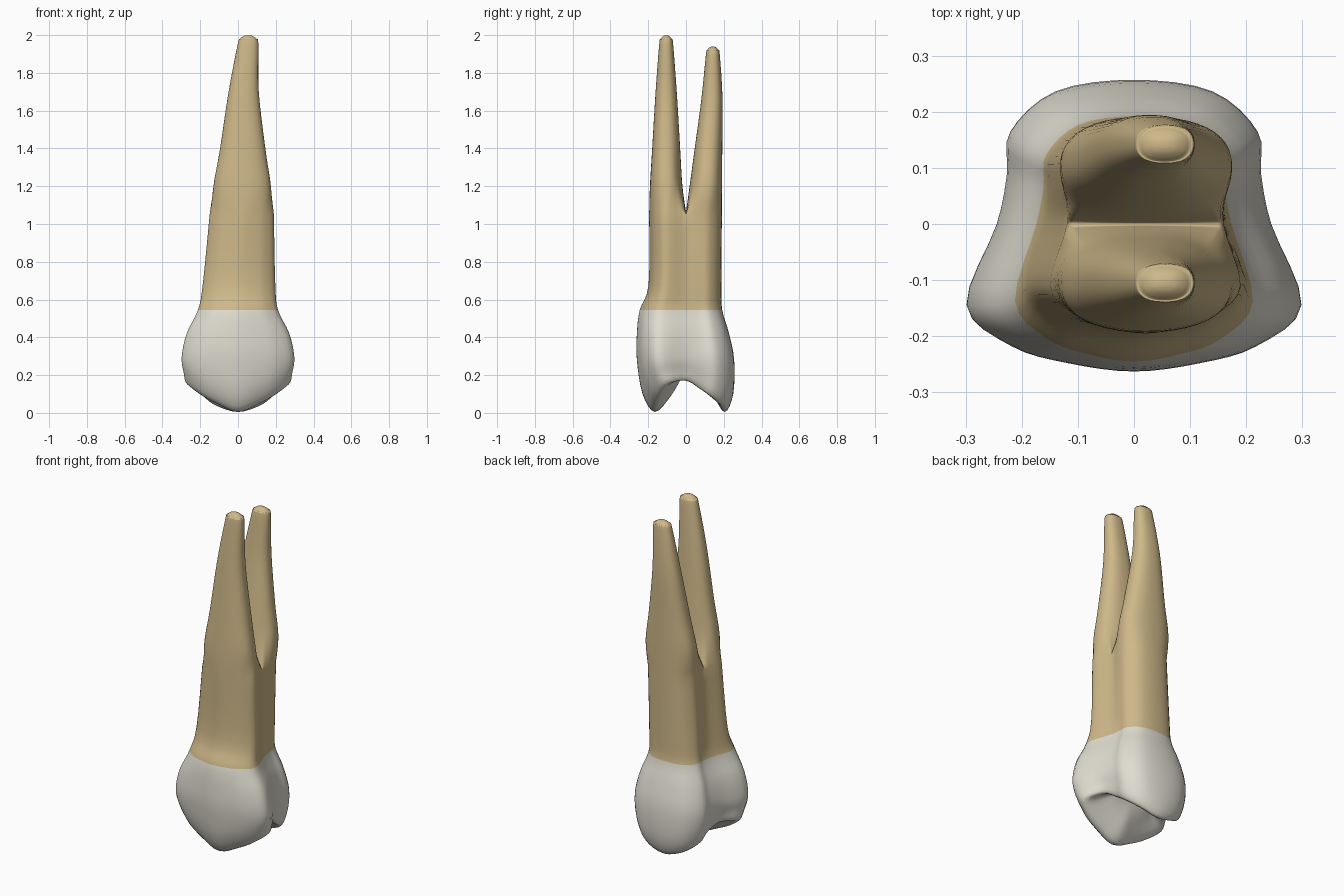
import bpy, bmesh, math
from mathutils import Vector

if "Cube" in bpy.data.objects:
    bpy.data.objects.remove(bpy.data.objects["Cube"])

K = 4            # subdivisions between control points
NECK_Z = 0.545   # line where crown meets root

# half outline of the tooth: front middle -> side groove -> back middle
OUT_X = [0, .40, .74, 1, .82, .76, .74, .47, 0]
OUT_Y = [-1, -.945, -.83, -.56, 0, .35, .64, .92, 1]
CUSP = [1, .75, .45, .1, 0, .25, .5, .8, 1]


def spline(pts, closed):
    """Smooth curve passing through every control point."""
    n, out = len(pts), []
    for i in range(n if closed else n - 1):
        def p(j):
            return pts[j % n] if closed else pts[max(0, min(n - 1, j))]
        a, b, c, d = p(i - 1), p(i), p(i + 1), p(i + 2)
        for k in range(K):
            t = k / K
            out.append(0.5 * (2 * b + (c - a) * t + (2 * a - 5 * b + 4 * c - d) * t ** 2
                              + (3 * b - a - 3 * c + d) * t ** 3))
    if not closed:
        out.append(pts[-1])
    return out


def ring(width, back_width, front, back, z, drop):
    """Outline scaled to size, dipping by `drop` at both cusps, mirrored in x."""
    shift = 0.02 * max(0, min(1, (z - NECK_Z) * 2))
    half = []
    for i, (x, y, c) in enumerate(zip(OUT_X, OUT_Y, CUSP)):
        half.append((x * width * (back_width if i > 4 else 1),
                     y * (front if y < 0 else back), z - drop * c))
    pts = half + [(-x, y, h) for x, y, h in half[7:0:-1]]
    return spline([Vector((x + shift, y, h)) for x, y, h in pts], True)


def loft(bm, rows):
    """Smooth skin through closed rows of equal length."""
    cols = [spline(list(c), False) for c in zip(*rows)]
    grid = [[bm.verts.new(p) for p in row] for row in zip(*cols)]
    n = len(grid[0])
    for r0, r1 in zip(grid, grid[1:]):
        for i in range(n):
            j = (i + 1) % n
            bm.faces.new((r0[i], r0[j], r1[j], r1[i]))
    return grid


bm = bmesh.new()

# crown and root trunk: width, back width factor, front, back, height, cusp drop
body = [
    ring(.10, 1, .01, .02, .21, 0),            # central groove
    ring(.16, 1, .08, .14, .20, .11),          # inner cusp slopes
    ring(.265, .92, .165, .205, .17, .165),    # cusp rim
    ring(.288, .98, .23, .25, .23, .13),       # lower wall
    ring(.298, 1, .26, .255, .30, .02),        # widest part
    ring(.272, .98, .26, .228, .42, 0),        # upper wall
    ring(.212, 1, .245, .192, NECK_Z, 0),      # neck
    ring(.192, 1.06, .198, .187, .68, 0),      # trunk
    ring(.17, 1.13, .195, .19, 1.05, 0),       # fork
]
grid = loft(bm, body)
bm.faces.new(grid[0])
fork = [v.co.copy() for v in grid[-1]]
N = len(fork)
H = N // 2
Q = N // 4

# root sections: height, x centre, x radius, y radius; then a rounded tip
SECTIONS = [(1.20, .022, .152, .086), (1.40, .025, .120, .074),
            (1.70, .030, .080, .056), (1.95, .053, .055, .037)]
for deg in (35, 62, 80):
    s, c = math.sin(math.radians(deg)), math.cos(math.radians(deg))
    SECTIONS.append((1.95 + .05 * s, .054, .055 * c, .037 * c))


def squash(v):
    return math.copysign(abs(v) ** 0.85, v)


def root(side, zscale):
    """One root; side -1 is the front, +1 the back."""
    # base row: half of the fork outline, closed by the saddle between the roots
    base = [fork[(Q + side * m) % N] for m in range(H + 1)]
    for m in range(1, H):
        t = m / H
        p = base[H].lerp(base[0], t)
        p.z += 0.015 * math.sin(math.pi * t)
        base.append(p)
    rows = [base]
    for z, cx, a, b in SECTIONS:
        # the back root leans outwards
        cy = -.105 if side < 0 else min(.142, .105 + .065 * (z - 1.2))
        row = []
        for m in range(N):
            deg = 45 - 270 * m / H if m <= H else 135 - 90 * (m - H) / H
            ang = math.radians(deg)
            row.append(Vector((cx + a * squash(math.cos(ang)),
                               cy - side * b * squash(math.sin(ang)),
                               1.2 + (z - 1.2) * zscale)))
        rows.append(row)
    bm.faces.new(loft(bm, rows)[-1])


root(-1, 1.0)
root(1, 0.925)

bmesh.ops.remove_doubles(bm, verts=bm.verts, dist=1e-5)
bmesh.ops.recalc_face_normals(bm, faces=bm.faces)

# enamel below the neck, root colour above
for f in bm.faces:
    f.smooth = True
    f.material_index = 1 if f.calc_center_median().z > NECK_Z else 0

mesh = bpy.data.meshes.new("tooth")
bm.to_mesh(mesh)
bm.free()
for name, col in (("enamel white", (.74, .72, .63, 1)), ("root tan", (.62, .48, .25, 1))):
    mat = bpy.data.materials.new(name)
    mat.diffuse_color = col
    mat.use_nodes = True
    mat.node_tree.nodes["Principled BSDF"].inputs["Base Color"].default_value = mat.diffuse_color
    mesh.materials.append(mat)
bpy.context.collection.objects.link(bpy.data.objects.new("tooth", mesh))
